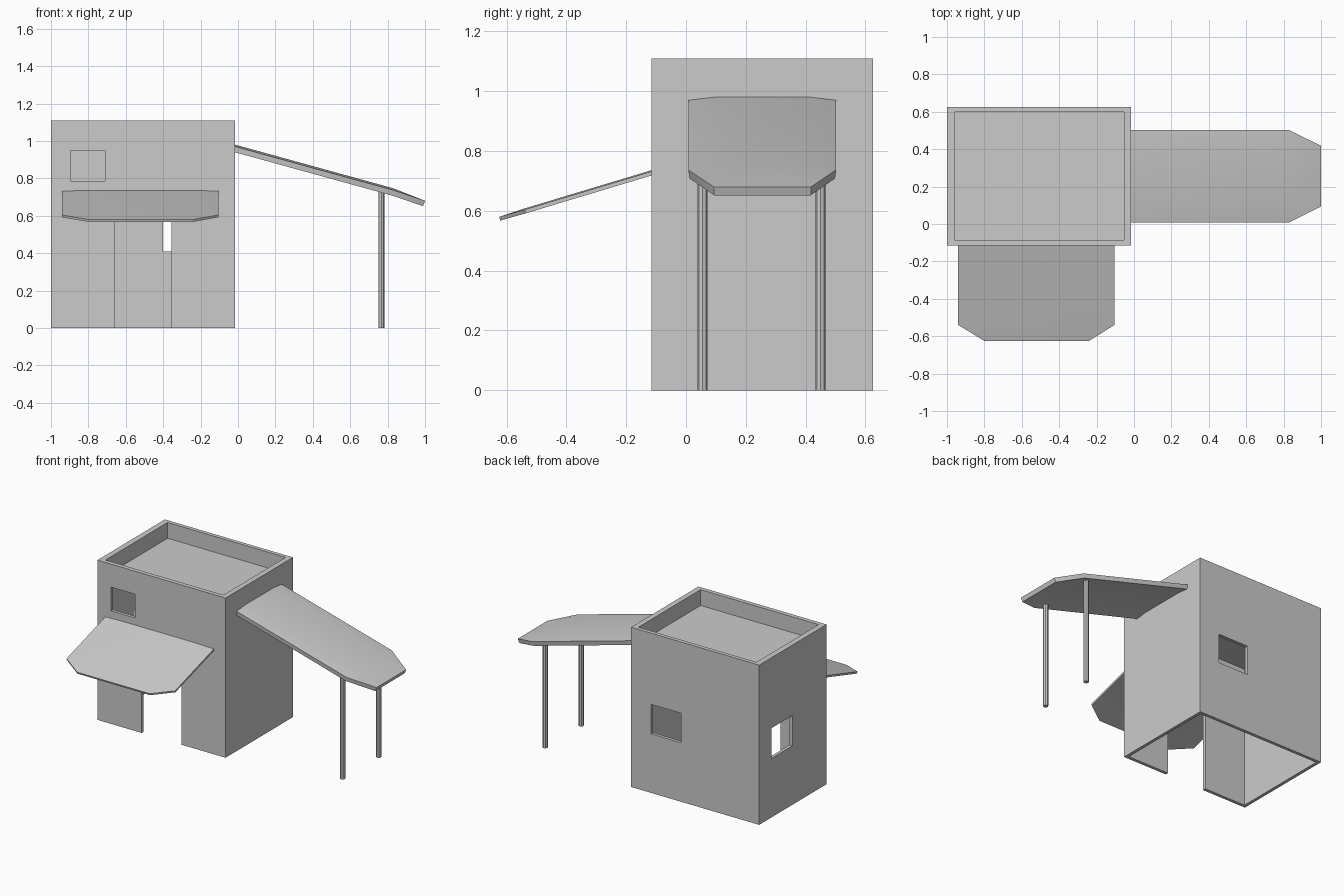
import bpy, bmesh
from mathutils import Vector

if "Cube" in bpy.data.objects:
    bpy.data.objects.remove(bpy.data.objects["Cube"])


def box(name, lo, hi):
    bm = bmesh.new()
    bmesh.ops.create_cube(bm, size=1)
    lo, hi = Vector(lo), Vector(hi)
    for v in bm.verts:
        v.co = Vector([lo[i] + (v.co[i] + 0.5) * (hi[i] - lo[i]) for i in range(3)])
    me = bpy.data.meshes.new(name)
    bm.to_mesh(me)
    bm.free()
    ob = bpy.data.objects.new(name, me)
    bpy.context.collection.objects.link(ob)
    return ob


def activate(ob):
    bpy.ops.object.select_all(action='DESELECT')
    ob.select_set(True)
    bpy.context.view_layer.objects.active = ob


def cut(target, lo, hi):
    cutter = box("cutter", lo, hi)
    cutter.hide_render = True
    mod = target.modifiers.new("cut", 'BOOLEAN')
    mod.operation, mod.solver, mod.object = 'DIFFERENCE', 'EXACT', cutter
    activate(target)
    bpy.ops.object.modifier_apply(modifier=mod.name)
    bpy.data.objects.remove(cutter)


# building shell: hollow room, parapet, doorway and windows
X0, X1, Y0, Y1, H, T = -1.0, -0.015, -0.115, 0.625, 1.11, 0.022
house = box("house_shell", (X0, Y0, 0), (X1, Y1, H))
cut(house, (X0 + T, Y0 + T, -0.5), (X1 - T, Y1 - T, 0.98))
cut(house, (-0.96, -0.085, 1.0), (-0.053, 0.598, 1.5))
cut(house, (-0.66, Y0 - 0.1, -0.3), (-0.355, Y0 + 0.1, 0.62))       # doorway
cut(house, (-0.895, Y0 - 0.1, 0.785), (-0.71, Y0 + 0.1, 0.95))      # front window
cut(house, (-0.40, Y1 - 0.1, 0.41), (-0.17, Y1 + 0.1, 0.615))       # back window
cut(house, (X0 - 0.1, 0.26, 0.41), (X0 + 0.1, 0.49, 0.62))          # left window


def canopy(name, us, zs, vs, droop, thick, place):
    """Sloped sheet with clipped outer corners; us = root, bend, tip."""
    bm = bmesh.new()
    rows = [[bm.verts.new(place(us[i], v, zs[i] - (droop if j in (0, 3) else 0)))
             for j, v in enumerate(vs)] for i in range(2)]
    tip = [bm.verts.new(place(us[2], v, zs[2])) for v in vs[1:3]]
    a, b = rows
    for j in range(3):
        bm.faces.new((a[j], b[j], b[j + 1], a[j + 1]))
    bm.faces.new((b[1], tip[0], tip[1], b[2]))
    bm.faces.new((b[0], tip[0], b[1]))
    bm.faces.new((b[2], tip[1], b[3]))
    bmesh.ops.recalc_face_normals(bm, faces=bm.faces)
    bm.normal_update()
    if sum(f.normal.z for f in bm.faces) < 0:
        bmesh.ops.reverse_faces(bm, faces=bm.faces)
    me = bpy.data.meshes.new(name)
    bm.to_mesh(me)
    bm.free()
    ob = bpy.data.objects.new(name, me)
    bpy.context.collection.objects.link(ob)
    mod = ob.modifiers.new("thickness", 'SOLIDIFY')
    mod.thickness, mod.offset = thick, -1
    activate(ob)
    bpy.ops.object.modifier_apply(modifier=mod.name)
    bpy.ops.object.shade_smooth_by_angle()


# side canopy over the posts, and door canopy on the front
canopy("side_canopy", (-0.015, 0.83, 1.0), (0.98, 0.747, 0.68),
       (0.008, 0.093, 0.418, 0.502), 0.01, 0.03, lambda u, v, z: (u, v, z))
canopy("door_canopy", (0.115, 0.54, 0.625), (0.736, 0.608, 0.58),
       (-0.94, -0.80, -0.24, -0.105), 0.004, 0.013, lambda u, v, z: (v, -u, z))

# pair of slim posts
for label, y in (("front", 0.055), ("back", 0.45)):
    bpy.ops.mesh.primitive_cylinder_add(vertices=8, radius=0.017, depth=0.74,
                                        location=(0.767, y, 0.37))
    bpy.context.object.name = label + "_post"
    bpy.ops.object.shade_smooth_by_angle()
